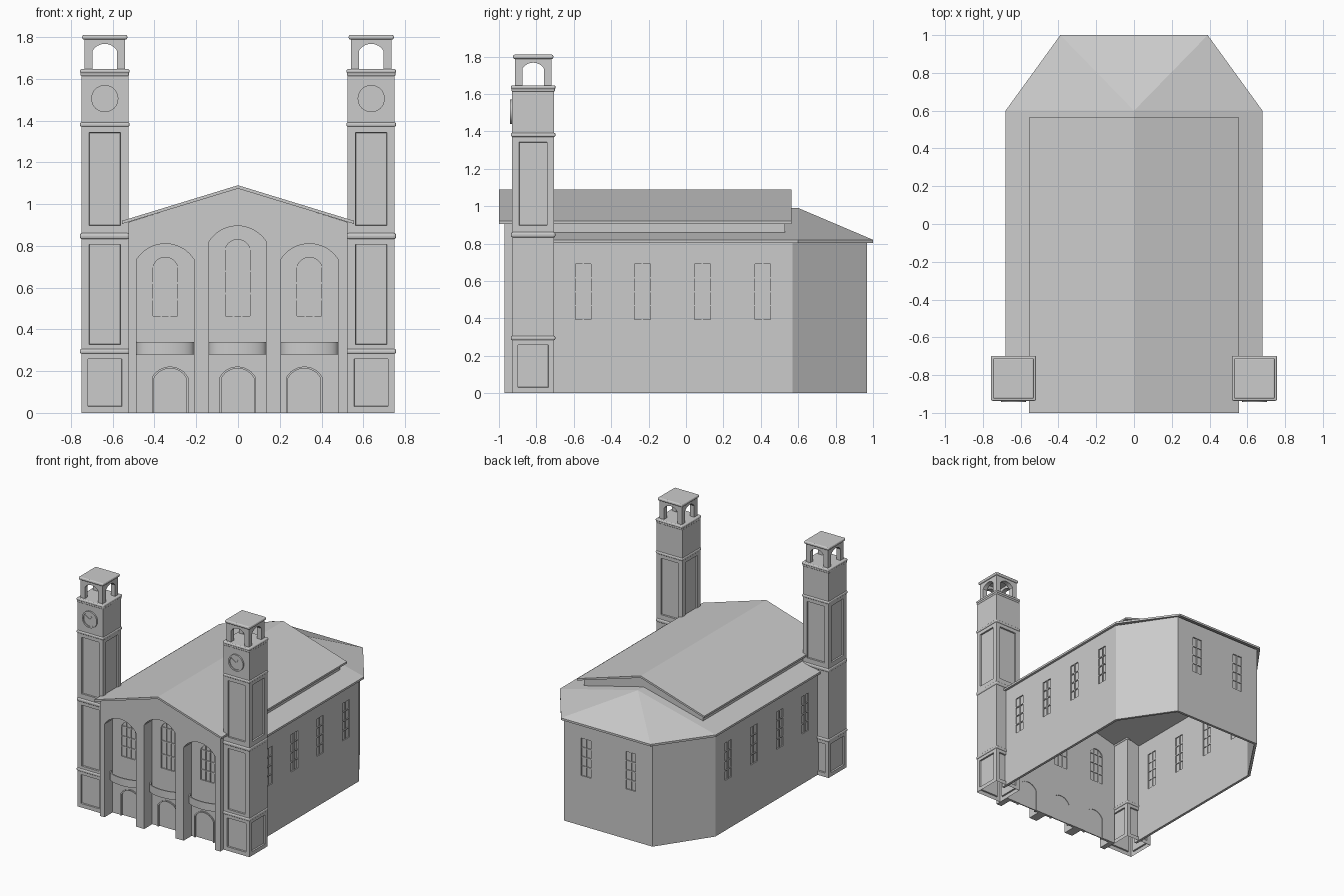
import bpy, bmesh, math
from mathutils import Matrix, Vector

cube = bpy.data.objects.get("Cube")
if cube:
    bpy.data.objects.remove(cube, do_unlink=True)

STONE = (0.6, 0.6, 0.6, 1)
stone = bpy.data.materials.new("grey_stone")
stone.use_nodes = True
stone.diffuse_color = STONE
stone.node_tree.nodes["Principled BSDF"].inputs["Base Color"].default_value = STONE


def finish(name, bm, matrix=Matrix(), smooth=False):
    bmesh.ops.recalc_face_normals(bm, faces=bm.faces)
    mesh = bpy.data.meshes.new(name)
    bm.to_mesh(mesh)
    bm.free()
    mesh.materials.append(stone)
    ob = bpy.data.objects.new(name, mesh)
    ob.matrix_world = matrix
    bpy.context.collection.objects.link(ob)
    if smooth:
        bpy.ops.object.select_all(action='DESELECT')
        ob.select_set(True)
        bpy.context.view_layer.objects.active = ob
        bpy.ops.object.shade_smooth_by_angle(angle=math.radians(35))
    return ob


def add_box(bm, x, y, z):
    """Box from three (low, high) ranges."""
    size = Matrix.Diagonal((x[1] - x[0], y[1] - y[0], z[1] - z[0], 1))
    mid = Matrix.Translation((sum(x) / 2, sum(y) / 2, sum(z) / 2))
    return bmesh.ops.create_cube(bm, size=1, matrix=mid @ size)['verts']


def add_slab(bm, loops, y0, y1):
    """Outline in x-z, with holes, thickened from y0 to y1."""
    edges = []
    for loop in loops:
        vs = [bm.verts.new((u, y0, z)) for u, z in loop]
        edges += [bm.edges.new((a, b)) for a, b in zip(vs, vs[1:] + vs[:1])]
    fill = bmesh.ops.triangle_fill(bm, edges=edges, use_beauty=True, normal=(0, -1, 0))
    faces = [g for g in fill['geom'] if isinstance(g, bmesh.types.BMFace)]
    thicken(bm, faces, (0, y1 - y0, 0))


def thicken(bm, faces, offset):
    ext = bmesh.ops.extrude_face_region(bm, geom=faces)['geom']
    bmesh.ops.translate(bm, vec=offset, verts=[g for g in ext if isinstance(g, bmesh.types.BMVert)])


def slab(name, loops, y0, y1, matrix=Matrix()):
    bm = bmesh.new()
    add_slab(bm, loops, y0, y1)
    return finish(name, bm, matrix)


def arch(u, half, z0, spring, rise, n=12):
    """Arched opening, from bottom left over the top to bottom right."""
    if rise == 0:
        return [(u - half, z0), (u - half, spring), (u + half, spring), (u + half, z0)]
    r = (half ** 2 + rise ** 2) / (2 * rise)
    a = math.asin(half / r)
    angles = [a * (2 * i / n - 1) for i in range(n + 1)]
    top = [(u + r * math.sin(t), spring + rise - r + r * math.cos(t)) for t in angles]
    return [(u - half, z0)] + top + [(u + half, z0)]


def window(name, matrix, u, half, z0, spring, rise, cols, rows):
    """Pane with glazing bars in the depth of a wall."""
    bm = bmesh.new()
    add_slab(bm, [arch(u, half, z0, spring, rise)], 0.009, 0.012)
    bar, depth = 0.004, (0.002, 0.018)
    for i in range(1, cols):
        x = u - half + 2 * half * i / cols
        add_box(bm, (x - bar, x + bar), depth, (z0, spring + rise * 0.85))
    for j in range(1, rows + (rise > 0)):
        z = z0 + (spring - z0) * j / rows
        add_box(bm, (u - half, u + half), depth, (z - bar, z + bar))
    finish(name, bm, matrix)


def wall(name, p, q, centres):
    """Wall from p to q, left to right as seen from outside, with windows."""
    d = Vector(q) - Vector(p)
    m = Matrix.Translation((*p, 0)) @ Matrix.Rotation(math.atan2(d.y, d.x), 4, 'Z')
    opening = (0.042, 0.395, 0.69, 0)
    holes = [arch(u, *opening) for u in centres]
    slab(name, [[(0, 0), (d.length, 0), (d.length, 0.81), (0, 0.81)]] + holes, 0, 0.02, m)
    for i, u in enumerate(centres):
        window(f"{name}_window_{i + 1}", m, u, *opening, 2, 4)


# Nave walls
SIDE, FRONT, CORNER, BACK, APSE = 0.655, -0.75, 0.57, 0.968, 0.385
rows_y = [-0.55, -0.233, 0.088, 0.41]
wall("left_wall", (SIDE, FRONT), (SIDE, CORNER), [y - FRONT for y in rows_y])
wall("left_corner_wall", (SIDE, CORNER), (APSE, BACK), [])
wall("back_wall", (APSE, BACK), (-APSE, BACK), [APSE - 0.195, APSE + 0.195])
wall("right_corner_wall", (-APSE, BACK), (-SIDE, CORNER), [])
wall("right_wall", (-SIDE, CORNER), (-SIDE, FRONT), [CORNER - y for y in rows_y])

# Lower hipped roof
bm = bmesh.new()
ridge = [bm.verts.new((0, y, 0.99)) for y in (-0.86, 0.6)]
eaves = {}
for s in (1, -1):
    eaves[s] = [bm.verts.new((s * x, y, 0.82)) for x, y in ((0.68, -0.86), (0.68, 0.6), (0.39, 1))]
    a, b, c = eaves[s]
    bm.faces.new((ridge[0], a, b, ridge[1]))
    bm.faces.new((ridge[1], b, c))
bm.faces.new((ridge[1], eaves[1][2], eaves[-1][2]))
thicken(bm, bm.faces[:], (0, 0, -0.016))
finish("lower_roof", bm)

# Upper gable roof on its raised clerestory
slab("upper_roof", [[(-0.555, 0.905), (0, 1.074), (0.555, 0.905),
                     (0.555, 0.92), (0, 1.09), (-0.555, 0.92)]], -1, 0.565)
slab("clerestory", [[(-0.52, 0.85), (0, 0.975), (0.52, 0.85),
                     (0.52, 0.917), (0, 1.075), (-0.52, 0.917)]], -0.855, 0.53)

# Front screen with three tall arches
BAYS = [("right", -0.348, -0.325, 0.735), ("middle", -0.002, -0.002, 0.82), ("left", 0.342, 0.318, 0.735)]
gable = [(0.525, 0), (0.525, 0.913), (0, 1.076), (-0.525, 0.913)]
screen = [(-0.525, 0)]
for _, u, _, spring in BAYS:
    screen += arch(u, 0.137, 0, spring, 0.075, 16)
slab("front_screen", [screen + gable], -0.97, -0.87)

# Recessed entrance wall with doors, windows and balconies
at_entrance = Matrix.Translation((0, -0.87, 0))
outline, holes = [(-0.525, 0)], []
for side, u, door_u, spring in BAYS:
    outline += arch(door_u, 0.08, 0, 0.165, 0.05)
    opening = (0.059, 0.465, spring - 0.035, 0.045)
    holes.append(arch(u, *opening))
    window(f"{side}_front_window", at_entrance, u, *opening, 3, 3)
    slab(f"{side}_door", [arch(door_u, 0.08, 0, 0.165, 0.05)], 0.008, 0.016, at_entrance)
    frame = arch(door_u, 0.088, 0, 0.168, 0.054) + arch(door_u, 0.078, 0, 0.165, 0.048)[::-1]
    slab(f"{side}_door_frame", [frame], -0.008, 0.004, at_entrance)

    # Bowed balcony: curved floor and parapet
    bm = bmesh.new()
    arc = [math.pi * i / 24 for i in range(25)]
    outer = [(u - 0.137 * math.cos(t), -0.895 - 0.06 * math.sin(t)) for t in arc]
    inner = [(u - 0.127 * math.cos(t), -0.895 - 0.05 * math.sin(t)) for t in arc]
    floor = outer + [(u + 0.137, -0.868), (u - 0.137, -0.868)]
    for ring, z, height in ((floor, 0.28, 0.012), (outer + inner[::-1], 0.29, 0.05)):
        face = bm.faces.new([bm.verts.new((x, y, z)) for x, y in ring])
        thicken(bm, [face], (0, 0, height))
    finish(f"{side}_balcony", bm, smooth=True)
slab("entrance_wall", [outline + gable] + holes, 0, 0.02, at_entrance)


# Towers
def tower_section(name, m, z0, z1, margin, picks):
    """Square shaft section with sunken panels on the picked sides."""
    bm = bmesh.new()
    h = 0.1125
    add_box(bm, (-h, h), (-h, h), (z0, z1))
    bm.normal_update()
    faces = [f for f in bm.faces if picks(f.normal)]
    bmesh.ops.delete(bm, geom=[f for f in bm.faces if f.normal.z < -0.5], context='FACES_ONLY')
    if faces:
        bmesh.ops.inset_individual(bm, faces=faces, thickness=margin)
        bmesh.ops.inset_individual(bm, faces=faces, thickness=0.002, depth=-0.012)
    finish(name, bm, m)


def band(name, m, half, z0, z1):
    """Rounded moulding around the shaft."""
    bm = bmesh.new()
    add_box(bm, (-half, half), (-half, half), (z0, z1))
    bmesh.ops.bevel(bm, geom=bm.edges[:], offset=(z1 - z0) * 0.4, segments=3, profile=0.5, affect='EDGES')
    finish(name, bm, m)


def all_sides(n):
    return abs(n.z) < 0.5


for side, x in (("left", 0.638), ("right", -0.638)):
    m = Matrix.Translation((x, -0.817, 0))
    tower_section(f"{side}_tower_base", m, 0, 0.29, 0.044, all_sides)
    tower_section(f"{side}_tower_middle", m, 0.29, 0.845, 0.053, lambda n: n.y < -0.5)
    tower_section(f"{side}_tower_upper", m, 0.86, 1.38, 0.053, all_sides)
    tower_section(f"{side}_tower_clock_stage", m, 1.38, 1.63, 0, lambda n: False)
    for label, half, z0, z1 in (("base", 0.119, 0.283, 0.307), ("middle", 0.119, 0.832, 0.862),
                                ("upper", 0.119, 1.37, 1.392), ("lower_belfry", 0.116, 1.612, 1.63),
                                ("belfry", 0.119, 1.626, 1.646), ("cap", 0.108, 1.787, 1.81)):
        band(f"{side}_tower_{label}_moulding", m, half, z0, z1)

    # Open belfry, one arched wall per side
    bm = bmesh.new()
    h = 0.097
    for k in range(4):
        piece = bmesh.new()
        add_slab(piece, [[(-h, 1.64)] + arch(0, 0.058, 1.64, 1.735, 0.032)
                         + [(h, 1.64), (h, 1.79), (-h, 1.79)]], -h, -h + 0.036)
        piece.transform(Matrix.Rotation(k * math.pi / 2, 4, 'Z'))
        tmp = bpy.data.meshes.new("belfry_piece")
        piece.to_mesh(tmp)
        piece.free()
        bm.from_mesh(tmp)
        bpy.data.meshes.remove(tmp)
    finish(f"{side}_belfry", bm, m)

    # Clock: rim, sunken dial and two hands
    bm = bmesh.new()
    circles = [[(r * math.cos(t), r * math.sin(t)) for t in [math.tau * i / 32 for i in range(32)]]
               for r in (0.065, 0.053)]
    add_slab(bm, circles, -0.012, 0.002)
    add_slab(bm, circles[1:], -0.005, 0.002)
    for tip in (Vector((-0.042, 0.024)), Vector((0.016, 0.026))):
        across = tip.orthogonal().normalized() * 0.003
        add_slab(bm, [[-across, across, tip + across, tip - across]], -0.009, -0.004)
    finish(f"{side}_clock", bm, m @ Matrix.Translation((0, -0.1125, 1.505)), smooth=True)
